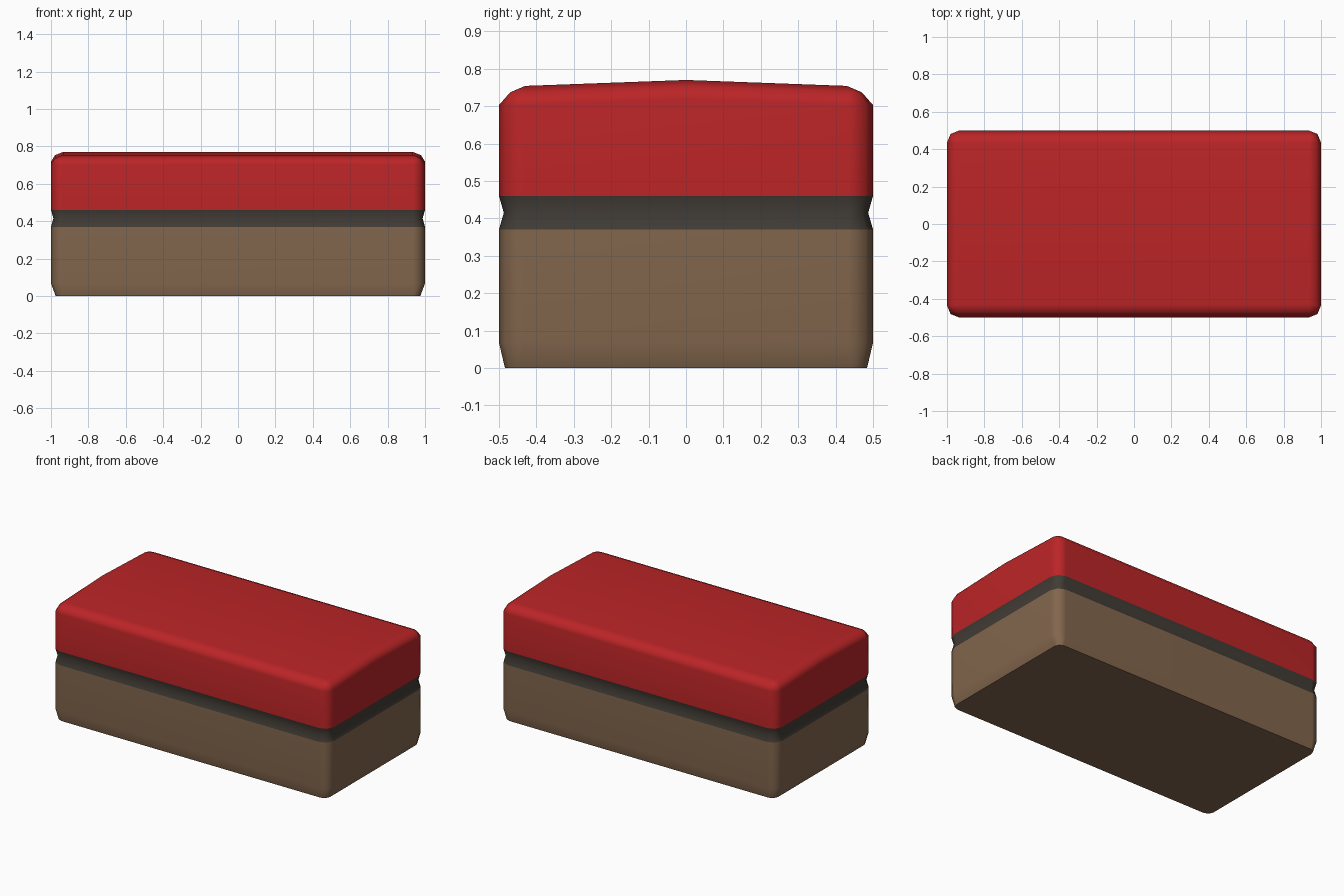
import bpy, bmesh, math

if "Cube" in bpy.data.objects:
    bpy.data.objects.remove(bpy.data.objects["Cube"])

HX, HY, R = 1.0, 0.5, 0.065   # half sizes and corner radius


def material(name, rgb):
    m = bpy.data.materials.new(name)
    m.diffuse_color = (*rgb, 1)
    m.use_nodes = True
    m.node_tree.nodes["Principled BSDF"].inputs["Base Color"].default_value = m.diffuse_color
    return m


def outline(ix, iy):
    """Rounded rectangle, inset by ix/iy, with middle points on the two ends."""
    hx, hy = HX - ix, HY - iy
    r = max(R - max(ix, iy), 0.0)
    pts = []
    for q, (sx, sy) in enumerate([(1, 1), (-1, 1), (-1, -1), (1, -1)]):
        for k in range(3):
            a = math.radians(90 * q + 45 * k)
            pts.append((sx * (hx - r) + r * math.cos(a), sy * (hy - r) + r * math.sin(a)))
        if q == 1:
            pts.append((-hx, 0))
    pts.append((hx, 0))
    return pts


def loft(name, rings, mat, cap_bottom=False, cap_top=False):
    """Rings are (z, inset x, inset y, crown height along the middle)."""
    bm = bmesh.new()
    loops = []
    for z, ix, iy, crown in rings:
        loops.append([bm.verts.new((x, y, z + crown * max(0, 1 - abs(y) / 0.435)))
                      for x, y in outline(ix, iy)])
    n = len(loops[0])
    for a, b in zip(loops, loops[1:]):
        for i in range(n):
            j = (i + 1) % n
            bm.faces.new((a[i], a[j], b[j], b[i]))
    if cap_bottom:
        bm.faces.new(loops[0][::-1])
    if cap_top:                      # two slopes meeting at the ridge
        t = loops[-1]
        bm.faces.new(t[0:7] + [t[13]])
        bm.faces.new(t[6:14])
    bmesh.ops.remove_doubles(bm, verts=bm.verts, dist=0.0005)
    me = bpy.data.meshes.new(name)
    bm.to_mesh(me)
    bm.free()
    me.materials.append(mat)
    ob = bpy.data.objects.new(name, me)
    bpy.context.collection.objects.link(ob)
    bpy.ops.object.select_all(action='DESELECT')
    ob.select_set(True)
    bpy.context.view_layer.objects.active = ob
    bpy.ops.object.shade_smooth_by_angle(angle=math.radians(50))
    w = ob.modifiers.new("weighted", 'WEIGHTED_NORMAL')
    w.keep_sharp = True
    return ob


red = material("red", (0.50, 0.018, 0.020))
brown = material("brown", (0.224, 0.133, 0.074))
dark = material("dark grey", (0.054, 0.045, 0.036))

# Lower body with tapered foot edge
loft("lower_body", [(0, 0.025, 0.016, 0), (0.068, 0, 0, 0), (0.37, 0, 0, 0)],
     brown, cap_bottom=True)
# Recessed dark band
loft("groove_band", [(0.37, 0, 0, 0), (0.415, 0.013, 0.013, 0), (0.46, 0, 0, 0)], dark)
# Upper lid with bevelled rim and slight crown
loft("upper_lid", [(0.46, 0, 0, 0), (0.703, 0, 0, 0.016), (0.737, 0.022, 0.03, 0.016),
                   (0.754, 0.065, 0.07, 0.016)], red, cap_top=True)
